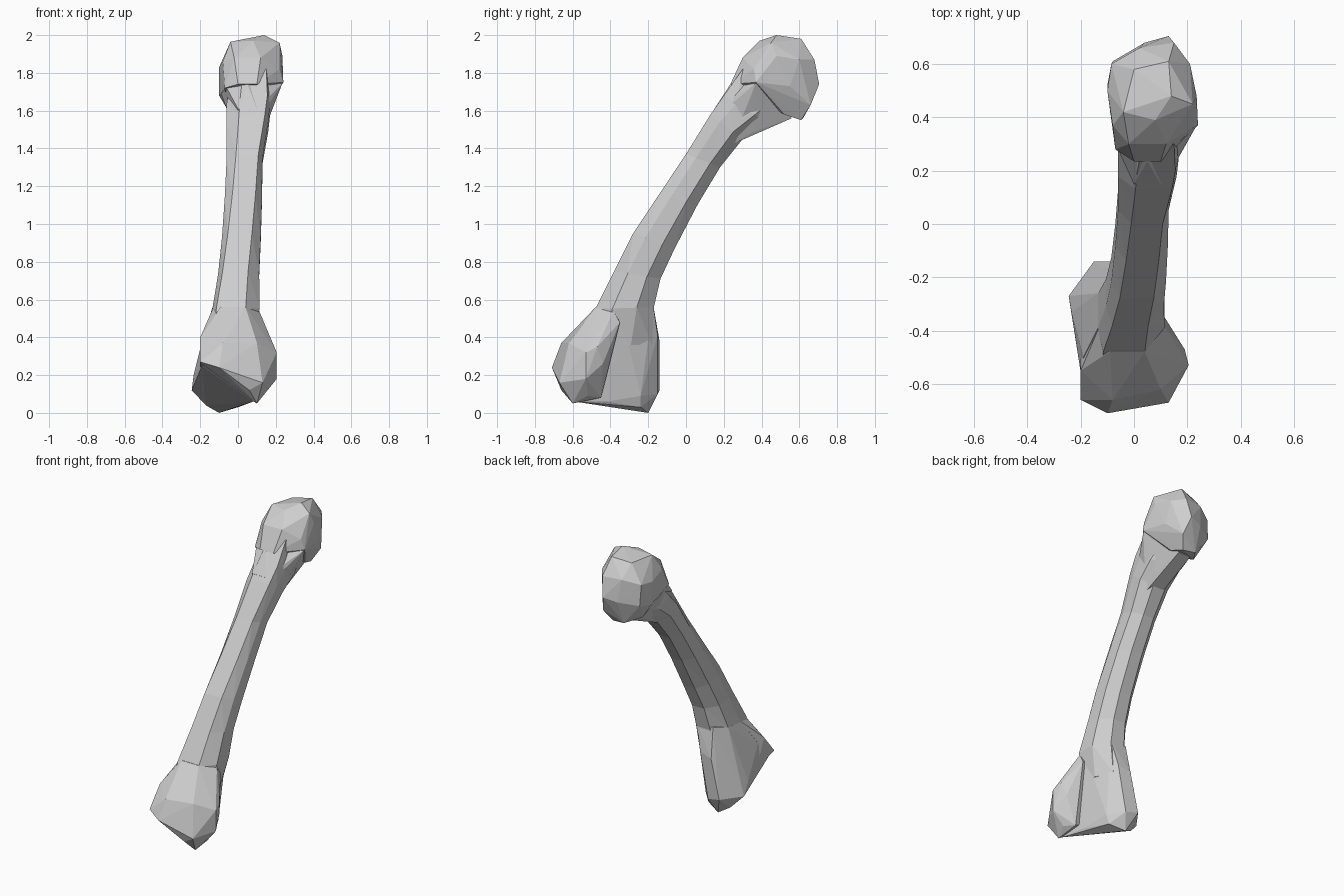
import bpy, bmesh, math

# Single bone grey
grey = bpy.data.materials.new("bone_grey")
grey.diffuse_color = (0.62, 0.62, 0.62, 1)


def finish(name, bm):
    bmesh.ops.recalc_face_normals(bm, faces=bm.faces)
    me = bpy.data.meshes.new(name)
    bm.to_mesh(me)
    bm.free()
    me.materials.append(grey)
    ob = bpy.data.objects.new(name, me)
    bpy.context.collection.objects.link(ob)
    return ob


def hull(name, pts):
    """Faceted lump wrapped around a few landmark points."""
    bm = bmesh.new()
    for p in pts:
        bm.verts.new(p)
    r = bmesh.ops.convex_hull(bm, input=bm.verts)
    loose = {v for v in r["geom_interior"] + r["geom_unused"]
             if isinstance(v, bmesh.types.BMVert)}
    bmesh.ops.delete(bm, geom=list(loose), context='VERTS')
    return finish(name, bm)


def loft(name, rings, n=8):
    """Tube through rings given as front y,z / back y,z / min x, max x."""
    bm = bmesh.new()
    k = 1 / math.cos(math.pi / n)
    loops = []
    for fy, fz, by, bz, x0, x1 in rings:
        loop = []
        for i in range(n):
            a = 2 * math.pi * (i + 0.5) / n
            t = 0.5 - 0.5 * k * math.cos(a)
            x = (x1 - x0) / 2 * k * math.sin(a)
            if i in (0, n - 1):            # broad, slightly twisted front face
                x = x * 1.5 + 0.05 * (fz - 1.1)
            x += (x0 + x1) / 2
            loop.append(bm.verts.new((x, fy + (by - fy) * t, fz + (bz - fz) * t)))
        loops.append(loop)
    for a, b in zip(loops, loops[1:]):
        for i in range(n):
            j = (i + 1) % n
            bm.faces.new((a[i], a[j], b[j]))
            bm.faces.new((a[i], b[j], b[i]))
    bm.faces.new(loops[0])
    bm.faces.new(loops[-1])
    return finish(name, bm)


# Slanted shaft
shaft = loft("bone", [
    (0.30, 1.82, 0.56, 1.62, -0.04, 0.15),
    (0.20, 1.68, 0.43, 1.535, -0.06, 0.17),
    (0.13, 1.58, 0.30, 1.45, -0.06, 0.16),
    (0.00, 1.37, 0.18, 1.30, -0.06, 0.13),
    (-0.14, 1.16, 0.06, 1.10, -0.07, 0.127),
    (-0.28, 0.95, -0.06, 0.87, -0.085, 0.12),
    (-0.38, 0.75, -0.135, 0.71, -0.105, 0.112),
    (-0.48, 0.55, -0.17, 0.56, -0.135, 0.115),
    (-0.56, 0.36, -0.18, 0.36, -0.12, 0.07),
])

# Rounded upper head with its side spur
head = hull("upper_head", [
    (-0.04, 0.42, 1.965), (0.14, 0.48, 2.0), (0.22, 0.45, 1.96), (0.13, 0.61, 1.98),
    (0.0, 0.58, 1.96), (0.08, 0.39, 1.97), (-0.08, 0.37, 1.86), (-0.02, 0.30, 1.88),
    (0.12, 0.30, 1.88), (0.235, 0.48, 1.89), (0.21, 0.6, 1.87), (0.15, 0.68, 1.87),
    (0.02, 0.66, 1.87), (-0.085, 0.6, 1.84), (-0.1, 0.5, 1.83), (0.13, 0.705, 1.74),
    (0.04, 0.68, 1.72), (-0.1, 0.52, 1.68), (-0.08, 0.61, 1.7), (0.21, 0.55, 1.73),
    (0.16, 0.66, 1.63), (-0.07, 0.28, 1.72), (0.03, 0.62, 1.56), (0.12, 0.61, 1.55),
    (0.14, 0.52, 1.58), (-0.04, 0.52, 1.58), (0.1, 0.235, 1.74), (0.0, 0.235, 1.74),
    (0.24, 0.37, 1.75), (0.22, 0.36, 1.82)])

# Flared neck filling in under the head
neck = hull("neck", [
    (0.235, 0.37, 1.745), (0.2, 0.46, 1.74), (0.14, 0.2, 1.6), (-0.06, 0.28, 1.72),
    (-0.09, 0.42, 1.69), (0.0, 0.15, 1.61), (0.1, 0.15, 1.61), (0.11, 0.24, 1.42),
    (0.01, 0.24, 1.42), (0.12, 0.36, 1.49), (0.0, 0.36, 1.49), (0.11, 0.46, 1.535),
    (0.0, 0.46, 1.535), (0.11, 0.56, 1.56), (0.02, 0.56, 1.56), (0.05, 0.235, 1.74)])

# Front lower joint with slanted underside
front = hull("front_joint", [
    (-0.09, -0.478, 0.56), (0.04, -0.478, 0.56), (-0.13, -0.385, 0.56),
    (0.112, -0.385, 0.54), (0.115, -0.35, 0.48), (-0.2, -0.55, 0.4), (-0.08, -0.66, 0.37),
    (0.1, -0.62, 0.37), (0.19, -0.47, 0.35), (0.205, -0.53, 0.32), (0.205, -0.53, 0.18),
    (0.13, -0.67, 0.16), (-0.1, -0.71, 0.24), (-0.2, -0.66, 0.27), (0.1, -0.6, 0.05),
    (0.13, -0.52, 0.09), (-0.2, -0.47, 0.22), (0.0, -0.69, 0.20), (0.06, -0.66, 0.12),
    (0.17, -0.44, 0.26), (0.09, -0.45, 0.08)])

# Rear lower joint, running forward beneath the front one
rear = hull("rear_joint", [
    (-0.1, -0.2, 0.0), (-0.17, -0.23, 0.04), (-0.245, -0.27, 0.12), (-0.235, -0.33, 0.2),
    (-0.15, -0.14, 0.12), (-0.09, -0.14, 0.38), (0.0, -0.15, 0.41), (-0.06, -0.15, 0.1),
    (0.02, -0.24, 0.09), (0.06, -0.28, 0.38), (0.05, -0.42, 0.06), (-0.2, -0.28, 0.28),
    (-0.08, -0.175, 0.58), (0.04, -0.175, 0.58), (-0.135, -0.26, 0.56),
    (-0.135, -0.39, 0.55), (-0.19, -0.5, 0.38), (0.0, -0.24, 0.03), (0.08, -0.59, 0.06),
    (-0.19, -0.62, 0.25), (-0.08, -0.66, 0.22), (0.1, -0.34, 0.52)])

# Fuse the parts into one closed surface
parts = (head, neck, front, rear)
for part in parts:
    m = shaft.modifiers.new("join", 'BOOLEAN')
    m.operation = 'UNION'
    m.solver = 'EXACT'
    m.object = part
dg = bpy.context.evaluated_depsgraph_get()
fused = bpy.data.meshes.new_from_object(shaft.evaluated_get(dg))
shaft.modifiers.clear()
shaft.data = fused
for part in parts:
    bpy.data.objects.remove(part)
